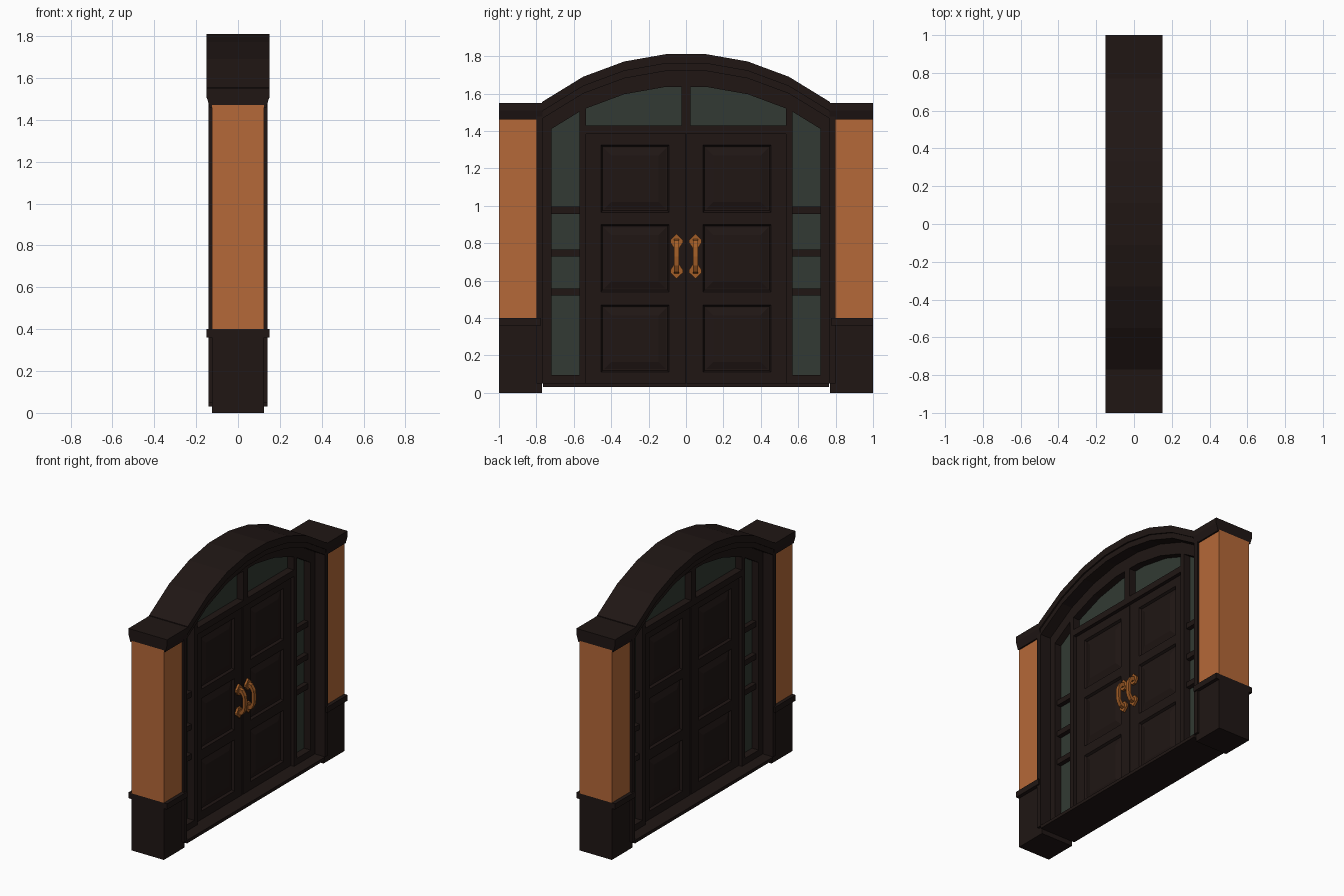
import bpy, bmesh, math

if "Cube" in bpy.data.objects:
    bpy.data.objects.remove(bpy.data.objects["Cube"])


def material(name, rgb):
    m = bpy.data.materials.new(name)
    m.diffuse_color = (*rgb, 1)
    m.use_nodes = True
    m.node_tree.nodes["Principled BSDF"].inputs["Base Color"].default_value = m.diffuse_color
    return m


WOOD = material("dark_wood", (0.014, 0.008, 0.007))
CLAY = material("orange_clay", (0.46, 0.14, 0.04))
GLASS = material("smoked_glass", (0.032, 0.042, 0.033))
BRASS = material("copper_metal", (0.36, 0.11, 0.02))


def finish(name, bm, mat, mirror):
    me = bpy.data.meshes.new(name)
    bm.to_mesh(me)
    bm.free()
    me.materials.append(mat)
    ob = bpy.data.objects.new(name, me)
    bpy.context.collection.objects.link(ob)
    if any(mirror):
        mod = ob.modifiers.new("mirror", 'MIRROR')
        mod.use_axis = mirror
        mod.merge_threshold = 0.0005
    return ob


def prism(name, pts, lo, hi, mat=WOOD, axis='x', mirror=False):
    """Extrude a flat outline along x (points y,z) or along y (points x,z)."""
    bm = bmesh.new()
    def place(p, d):
        return (d, p[0], p[1]) if axis == 'x' else (p[0], d, p[1])
    a = [bm.verts.new(place(p, lo)) for p in pts]
    b = [bm.verts.new(place(p, hi)) for p in pts]
    bm.faces.new(a)
    bm.faces.new(b)
    for i in range(len(pts)):
        j = (i + 1) % len(pts)
        bm.faces.new((a[i], a[j], b[j], b[i]))
    bmesh.ops.recalc_face_normals(bm, faces=bm.faces[:])
    return finish(name, bm, mat, (False, mirror, False))


def box(name, y0, y1, z0, z1, hx, mat=WOOD, mirror=False):
    return prism(name, [(y0, z0), (y1, z0), (y1, z1), (y0, z1)], -hx, hx, mat, 'x', mirror)


# Arch curve: seven facets
KNOTS = [-0.77, -0.55, -0.33, -0.11, 0.11, 0.33, 0.55, 0.77]
R, APEX = 1.27, 1.815


def knot_z(y):
    return APEX - R + math.sqrt(R * R - y * y)


def arch_z(y):
    for a, b in zip(KNOTS, KNOTS[1:]):
        if a <= y <= b:
            t = (y - a) / (b - a)
            return knot_z(a) * (1 - t) + knot_z(b) * t


def curve(y0, y1, drop):
    ys = [y0] + [k for k in KNOTS if y0 < k < y1] + [y1]
    return [(y, arch_z(y) - drop) for y in ys]


def band(name, half, d0, d1, hx):
    prism(name, curve(-half, half, d0) + curve(-half, half, d1)[::-1], -hx, hx)


band("arch_hood", 0.77, 0, 0.05, 0.15)
band("arch_moulding", 0.77, 0.045, 0.09, 0.14)
band("arch_inner_frame", 0.765, 0.085, 0.175, 0.06)

# Side pillars
box("pillar_base", 0.77, 1.0, 0, 0.37, 0.125, WOOD, True)
box("pillar_base_trim", 0.775, 1.0, 0.36, 0.4, 0.15, WOOD, True)
box("pillar_shaft", 0.795, 1.0, 0.4, 1.47, 0.125, CLAY, True)
cap = [(0.135, 1.46), (0.15, 1.51), (0.15, 1.55)]
prism("pillar_cap", cap + [(-x, z) for x, z in cap[::-1]], 0.768, 1.0, WOOD, 'y', True)

# Frame and sill
box("frame_post", 0.765, 0.8, 0.05, 1.5, 0.14, WOOD, True)
box("sill", -0.765, 0.765, 0.03, 0.052, 0.14)
prism("frame_jamb", [(0.72, 0.05), (0.767, 0.05), (0.767, 1.42), (0.72, 1.42)],
      -0.06, 0.06, WOOD, 'x', True)
box("side_mullion", 0.535, 0.57, 0.05, 1.52, 0.06, WOOD, True)
box("transom_bar", -0.54, 0.54, 1.385, 1.43, 0.06)
box("top_mullion", -0.025, 0.025, 1.42, 1.66, 0.06)
box("sidelight_bottom_rail", 0.565, 0.725, 0.05, 0.096, 0.06, WOOD, True)
for z in (0.52, 0.728, 0.957):
    box("sidelight_bar", 0.565, 0.725, z, z + 0.038, 0.04, WOOD, True)

# Glass
prism("sidelight_glass", [(0.725, 0.09), (0.565, 0.09)] + curve(0.565, 0.725, 0.17),
      -0.008, 0.008, GLASS, 'x', True)
prism("top_glass", [(0.54, 1.42), (0.02, 1.42)] + curve(0.02, 0.54, 0.17),
      -0.008, 0.008, GLASS, 'x', True)

# Door leaves: panelled half skin, mirrored to both faces and both sides
bm = bmesh.new()
ys = [0.004, 0.09, 0.455, 0.536]
zs = [0.05, 0.11, 0.47, 0.54, 0.9, 0.965, 1.325, 1.387]
grid = [[bm.verts.new((0.035, y, z)) for y in ys] for z in zs]
panels = []
for i in range(len(zs) - 1):
    for j in range(3):
        f = bm.faces.new((grid[i][j], grid[i][j + 1], grid[i + 1][j + 1], grid[i + 1][j]))
        if j == 1 and i % 2 == 1:
            panels.append(f)
bm.normal_update()
rim = [e for e in bm.edges if e.is_boundary]
side = bmesh.ops.extrude_edge_only(bm, edges=rim)["geom"]
for v in side:
    if isinstance(v, bmesh.types.BMVert):
        v.co.x = 0
for thick, depth in ((0.012, -0.016), (0.012, 0), (0.055, 0.013)):
    bmesh.ops.inset_individual(bm, faces=panels, thickness=thick, depth=depth)
finish("door_leaf", bm, WOOD, (True, True, False))
box("door_meeting_strip", -0.012, 0.012, 0.05, 1.387, 0.015)

# Pull handles, on the +x side only
C = 0.05
for name, zm, s in (("handle_top_plate", 0.81, 1), ("handle_bottom_plate", 0.65, -1)):
    plate = [(0, 0.04), (0.033, 0.008), (0.033, -0.008), (0.014, -0.036),
             (-0.014, -0.036), (-0.033, -0.008), (-0.033, 0.008)]
    prism(name, [(C + y, zm + s * z) for y, z in plate], 0.03, 0.05, BRASS, 'x', True)
outer = [(0.04, 0.825), (0.075, 0.815), (0.095, 0.78), (0.1, 0.73),
         (0.095, 0.68), (0.075, 0.645), (0.04, 0.635)]
inner = [(0.04, 0.665), (0.065, 0.67), (0.077, 0.69), (0.08, 0.73),
         (0.077, 0.77), (0.065, 0.79), (0.04, 0.795)]
prism("handle_grip", outer + inner, C - 0.013, C + 0.013, BRASS, 'y', True)
